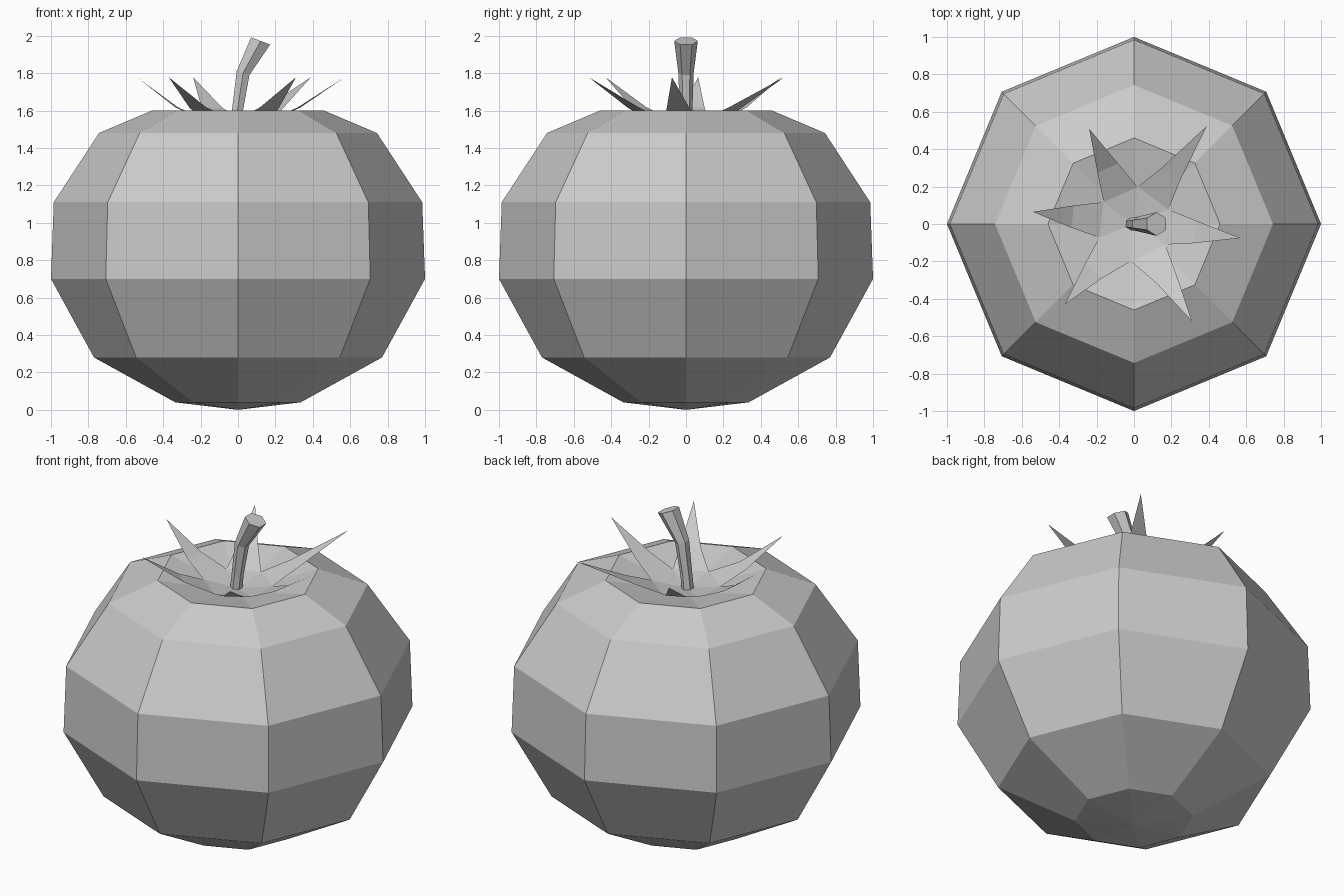
import bpy
from math import sin, cos, pi, atan2, hypot
from mathutils import Vector, Matrix

if "Cube" in bpy.data.objects:
    bpy.data.objects.remove(bpy.data.objects["Cube"])


def make(name, verts, faces):
    me = bpy.data.meshes.new(name)
    me.from_pydata([tuple(v) for v in verts], [], faces)
    me.update()
    ob = bpy.data.objects.new(name, me)
    bpy.context.collection.objects.link(ob)
    return ob


def bridge(rings, n):
    return [(r * n + i, r * n + (i + 1) % n, (r + 1) * n + (i + 1) % n, (r + 1) * n + i)
            for r in range(rings - 1) for i in range(n)]


# Fruit body: eight-sided lathe with a dimpled top
N = 8
profile = [(0.335, 0.04), (0.77, 0.28), (1.0, 0.70), (0.985, 1.11), (0.743, 1.48), (0.46, 1.6)]
verts = [(r * cos(2 * pi * i / N), r * sin(2 * pi * i / N), z)
         for r, z in profile for i in range(N)]
faces = bridge(len(profile), N)
bottom, top = len(verts), len(verts) + 1
verts += [(0, 0, 0), (0, 0, 1.495)]
last = (len(profile) - 1) * N
for i in range(N):
    j = (i + 1) % N
    faces += [(bottom, j, i), (top, last + i, last + j)]
make("fruit_body", verts, faces)

# Leafy crown: six thin pointed leaves that curl upward
tips = [(0.57, -0.075), (0.39, 0.525), (-0.24, 0.51), (-0.54, 0.065), (-0.37, -0.43), (0.31, -0.52)]
angles = [atan2(y, x) % (2 * pi) for x, y in tips]
verts, faces = [(0, 0, 1.515)], []
for k, (tx, ty) in enumerate(tips):
    d = Vector((tx, ty, 0)).normalized()
    side = Vector((-d.y, d.x, 0))
    a = angles[k]
    b = angles[(k + 1) % 6]
    gap = (b - a) % (2 * pi)
    notch = a + gap / 2
    mid = d * 0.33 + Vector((0, 0, 1.617))
    verts += [(0.2 * cos(notch), 0.2 * sin(notch), 1.548),
              mid - side * 0.06, mid + side * 0.06, (tx, ty, 1.778)]
for k in range(6):
    left, right = 1 + 4 * k, 1 + 4 * ((k - 1) % 6)
    m0, m1, tip = left + 1, left + 2, left + 3
    faces += [(0, right, left), (right, m0, m1, left), (m0, tip, m1)]
make("leaf_crown", verts, faces)

# Stem: bent six-sided tube, flaring to a tilted cut end
sections = [(-0.015, 1.48, 0.036, 0.05), (-0.003, 1.60, 0.034, 0.08),
            (0.027, 1.80, 0.041, 0.27), (0.121, 1.972, 0.063, 0.36)]
verts = []
for x, z, r, tilt in sections:
    rot = Matrix.Rotation(tilt, 3, 'Y')
    for i in range(6):
        a = pi / 2 + i * pi / 3
        verts.append(rot @ Vector((r * cos(a), r * sin(a), 0)) + Vector((x, 0, z)))
faces = bridge(len(sections), 6) + [tuple(range(5, -1, -1)), tuple(range(18, 24))]
make("stem", verts, faces)
